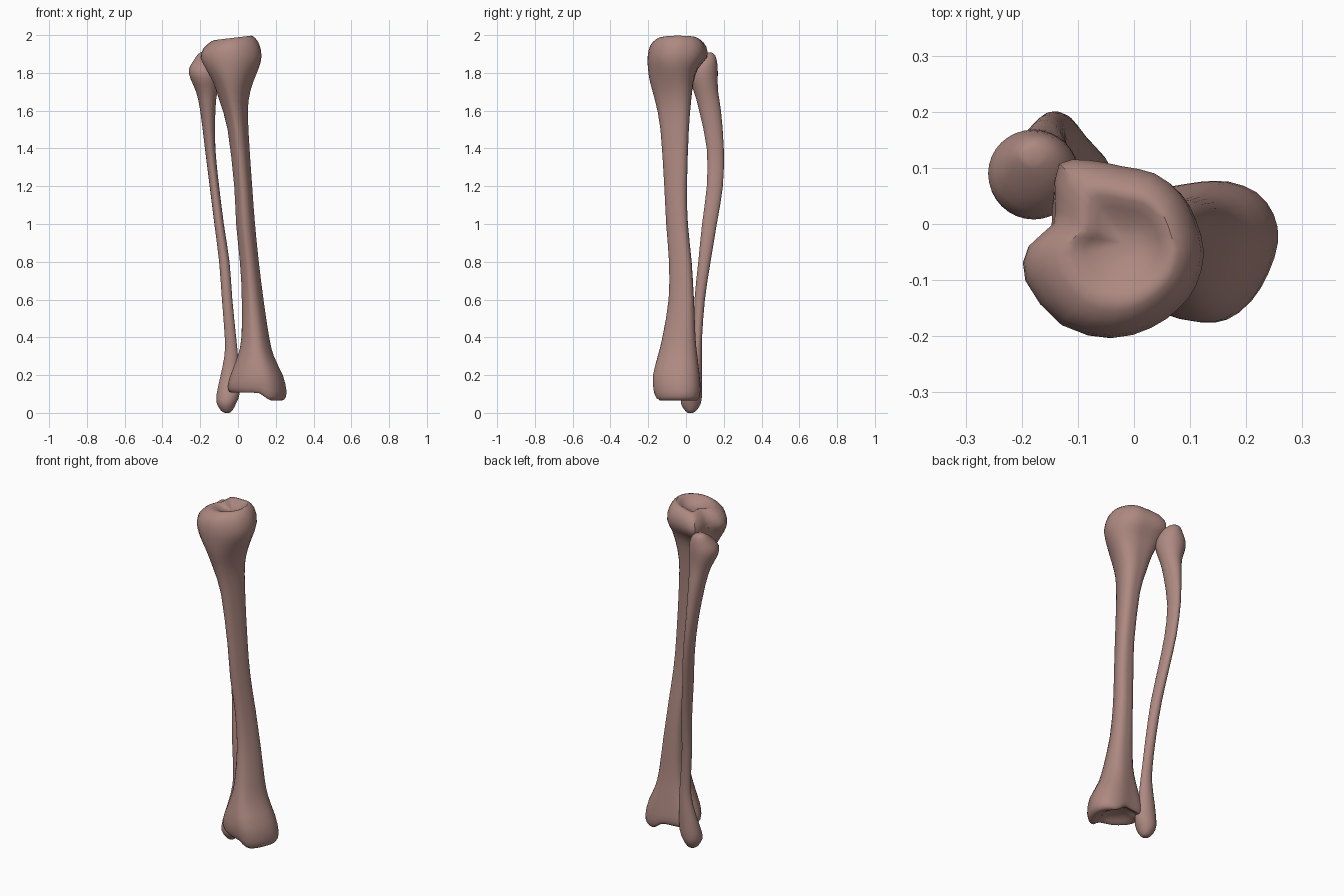
import bpy, bmesh, math
from mathutils import Vector

SUB = 2          # ring and row subdivision

bone = bpy.data.materials.new("bone pink")
bone.diffuse_color = (0.42, 0.25, 0.22, 1)


def catmull(a, b, c, d, t):
    return 0.5 * (2*b + (c-a)*t + (2*a-5*b+4*c-d)*t*t + (3*b-a-3*c+d)*t**3)


def unit_profile(pts):
    """Fit a closed outline into the box -1..1 and smooth it."""
    n = len(pts)
    v = [Vector(p) for p in pts]
    out = [catmull(v[i-1], v[i], v[(i+1) % n], v[(i+2) % n], k/SUB)
           for i in range(n) for k in range(SUB)]
    lo = [min(p[a] for p in out) for a in (0, 1)]
    hi = [max(p[a] for p in out) for a in (0, 1)]
    return [Vector([2*(p[a]-lo[a])/(hi[a]-lo[a]) - 1 for a in (0, 1)]) for p in out]


# Outlines start at the front and run towards +x
ANKLE = unit_profile([(.12, -.175), (.17, -.17), (.21, -.14), (.24, -.09), (.258, -.03),
                      (.25, .02), (.22, .06), (.17, .08), (.12, .08), (.07, .072), (.01, .065),
                      (-.03, .045), (-.035, 0), (-.055, -.04), (-.03, -.1), (.04, -.155)])
SHAFT = unit_profile([(-.1, -1), (.35, -.85), (.65, -.5), (.88, -.1), (1, .3), (.95, .65),
                      (.7, .9), (.35, 1), (0, 1), (-.35, .98), (-.7, .85), (-.92, .55),
                      (-1, .2), (-.9, -.2), (-.7, -.55), (-.4, -.88)])
PLATEAU = unit_profile([(-.04, -.203), (.03, -.185), (.08, -.15), (.11, -.11), (.125, -.05),
                        (.11, .01), (.085, .055), (.04, .09), (-.02, .103), (-.08, .114),
                        (-.135, .108), (-.143, .05), (-.145, 0), (-.19, -.04), (-.195, -.1),
                        (-.13, -.18)])
ROUND = unit_profile([(math.sin(i*math.pi/8), -math.cos(i*math.pi/8)) for i in range(16)])


def loft(name, rows, profiles, warp=lambda p: p):
    """Rows: z, x min, x max, y min, y max, profile number (may be fractional)."""
    rows = [Vector(r) for r in rows]
    last = len(rows) - 1
    fine = []
    for i in range(last):
        for k in range(SUB):
            fine.append(catmull(rows[max(i-1, 0)], rows[i], rows[i+1],
                                rows[min(i+2, last)], k/SUB))
    fine.append(rows[last])
    bm = bmesh.new()
    rings = []
    for z, x0, x1, y0, y1, s in fine:
        s = min(max(s, 0), len(profiles) - 1)
        j = min(int(s), max(len(profiles) - 2, 0))
        nxt = profiles[min(j+1, len(profiles)-1)]
        ring = []
        for a, b in zip(profiles[j], nxt):
            u = a.lerp(b, s - j)
            p = Vector(((x0+x1)/2 + u.x*(x1-x0)/2, (y0+y1)/2 + u.y*(y1-y0)/2, z))
            ring.append(bm.verts.new(warp(p)))
        rings.append(ring)
    n = len(rings[0])
    for a, b in zip(rings, rings[1:]):
        for i in range(n):
            bm.faces.new((a[i], a[(i+1) % n], b[(i+1) % n], b[i]))
    bm.faces.new(rings[0][::-1])
    bm.faces.new(rings[-1])
    bmesh.ops.recalc_face_normals(bm, faces=bm.faces)
    me = bpy.data.meshes.new(name)
    bm.to_mesh(me)
    bm.free()
    me.materials.append(bone)
    ob = bpy.data.objects.new(name, me)
    bpy.context.collection.objects.link(ob)
    bpy.ops.object.select_all(action='DESELECT')
    ob.select_set(True)
    bpy.context.view_layer.objects.active = ob
    bpy.ops.object.shade_smooth_by_angle(angle=math.radians(40))
    return ob


def smooth(t):
    t = min(max(t, 0), 1)
    return t*t*(3 - 2*t)


def shin_warp(p):
    # inner ankle knob hangs lower, knee surface tilts up towards +x
    p.z -= 0.042 * smooth((p.x - .10)/.08) * smooth((.2 - p.z)/.1)
    p.z += (0.12 * p.x + 0.004) * smooth((p.z - 1.85)/.1)
    return p


# Shin bone: ankle hollow, flared ankle, three-sided shaft, dished knee end
loft("shin_bone", [
    (.135, .07, .11, -.06, -.02, 0), (.128, .02, .16, -.11, .03, 0),
    (.108, -.025, .215, -.145, .055, 0), (.112, -.045, .245, -.16, .07, 0),
    (.14, -.055, .257, -.172, .077, 0), (.2, -.04, .237, -.175, .072, 0),
    (.3, -.005, .19, -.15, .06, .3), (.4, .015, .165, -.125, .05, .6),
    (.6, .02, .135, -.092, .042, 1), (.8, .01, .11, -.09, .03, 1),
    (1, -.01, .09, -.105, .01, 1), (1.2, -.02, .075, -.115, .005, 1),
    (1.5, -.055, .055, -.135, .015, 1), (1.65, -.1, .055, -.163, .028, 1.1),
    (1.75, -.14, .08, -.19, .042, 1.3), (1.82, -.18, .108, -.201, .065, 1.6),
    (1.885, -.198, .125, -.203, .112, 2), (1.945, -.185, .108, -.19, .108, 2),
    (1.98, -.14, .08, -.155, .075, 2), (1.982, -.11, .06, -.125, .05, 2),
    (1.96, -.065, .03, -.08, .01, 2), (1.952, -.03, 0, -.05, -.02, 2),
], [ANKLE, SHAFT, PLATEAU], shin_warp)

# Calf bone: outer ankle knob, thin bowed shaft, knobby head
loft("calf_bone", [
    (0, -.07, -.045, .01, .035, 0), (.012, -.09, -.03, -.005, .055, 0),
    (.05, -.112, -.01, -.027, .078, 0), (.1, -.113, .008, -.02, .085, 0),
    (.2, -.092, .004, .012, .086, 0), (.3, -.072, 0, .03, .085, 0),
    (.4, -.07, -.01, .038, .085, 0), (.6, -.085, -.03, .045, .1, 0),
    (.8, -.1, -.045, .065, .13, 0), (1, -.125, -.075, .085, .163, 0),
    (1.2, -.15, -.1, .11, .195, 0), (1.4, -.175, -.12, .11, .2, 0),
    (1.6, -.2, -.12, .07, .185, 0), (1.7, -.222, -.11, .042, .17, 0),
    (1.77, -.252, -.1, .012, .168, 0), (1.82, -.26, -.1, .012, .168, 0),
    (1.865, -.235, -.115, .045, .163, 0), (1.895, -.215, -.14, .085, .153, 0),
    (1.907, -.2, -.165, .108, .138, 0),
], [ROUND])
